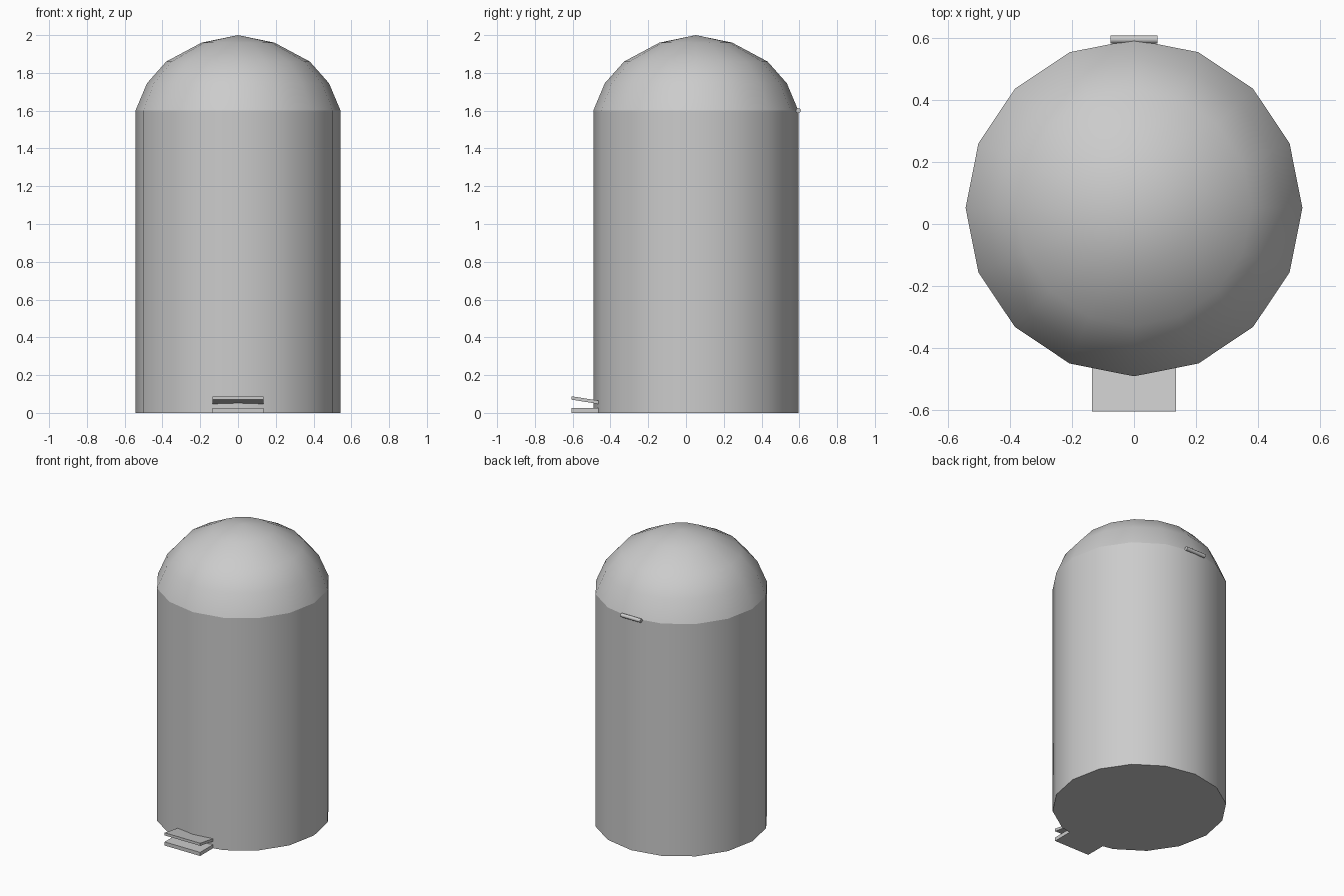
import bpy, bmesh, math
from mathutils import Matrix

if "Cube" in bpy.data.objects:
    bpy.data.objects.remove(bpy.data.objects["Cube"])

CY = 0.052      # centre of the round body in y
SIDES = 16


def finish(name, bm, smooth=None):
    bmesh.ops.recalc_face_normals(bm, faces=bm.faces)
    mesh = bpy.data.meshes.new(name)
    bm.to_mesh(mesh)
    bm.free()
    ob = bpy.data.objects.new(name, mesh)
    bpy.context.collection.objects.link(ob)
    if smooth:
        bpy.ops.object.select_all(action='DESELECT')
        ob.select_set(True)
        bpy.context.view_layer.objects.active = ob
        bpy.ops.object.shade_smooth_by_angle(angle=math.radians(smooth))
    return ob


def lathe(name, profile, bottom=False, apex=None, smooth=30):
    bm = bmesh.new()
    rings = []
    for r, z in profile:
        rings.append([bm.verts.new((r * math.cos(2 * math.pi * i / SIDES),
                                    CY + r * math.sin(2 * math.pi * i / SIDES), z))
                      for i in range(SIDES)])
    for a, b in zip(rings, rings[1:]):
        for i in range(SIDES):
            j = (i + 1) % SIDES
            bm.faces.new((a[i], a[j], b[j], b[i]))
    if bottom:
        bm.faces.new(rings[0][::-1])
    if apex is not None:
        tip = bm.verts.new((0, CY, apex))
        for i in range(SIDES):
            bm.faces.new((rings[-1][i], rings[-1][(i + 1) % SIDES], tip))
    return finish(name, bm, smooth)


def plate(name, width, y0, y1, lower0, lower1, thick):
    # side profile extruded across x
    bm = bmesh.new()
    pts = [(y0, lower0), (y1, lower1), (y1, lower1 + thick), (y0, lower0 + thick)]
    face = bm.faces.new([bm.verts.new((-width / 2, y, z)) for y, z in pts])
    out = bmesh.ops.extrude_face_region(bm, geom=[face])
    moved = [g for g in out['geom'] if isinstance(g, bmesh.types.BMVert)]
    bmesh.ops.translate(bm, verts=moved, vec=(width, 0, 0))
    return finish(name, bm)


# Bin body and domed lid
lathe("bin_body", [(0.543, 0), (0.543, 1.6)], bottom=True)
lathe("domed_lid", [(0.543, 1.6), (0.482, 1.745), (0.38, 1.86), (0.193, 1.96)],
      apex=2.0, smooth=35)

# Foot pedal: flat base plate and tilted tread
plate("pedal_base", 0.27, -0.605, -0.455, 0.0, 0.0, 0.025)
plate("pedal_tread", 0.27, -0.605, -0.455, 0.07, 0.046, 0.018)

# Hinge pin at the back of the lid
bm = bmesh.new()
bmesh.ops.create_cone(bm, cap_ends=True, segments=12, radius1=0.013, radius2=0.013, depth=0.15,
                      matrix=Matrix.Translation((0, 0.595, 1.6)) @ Matrix.Rotation(math.pi / 2, 4, 'Y'))
finish("lid_hinge", bm, 35)
